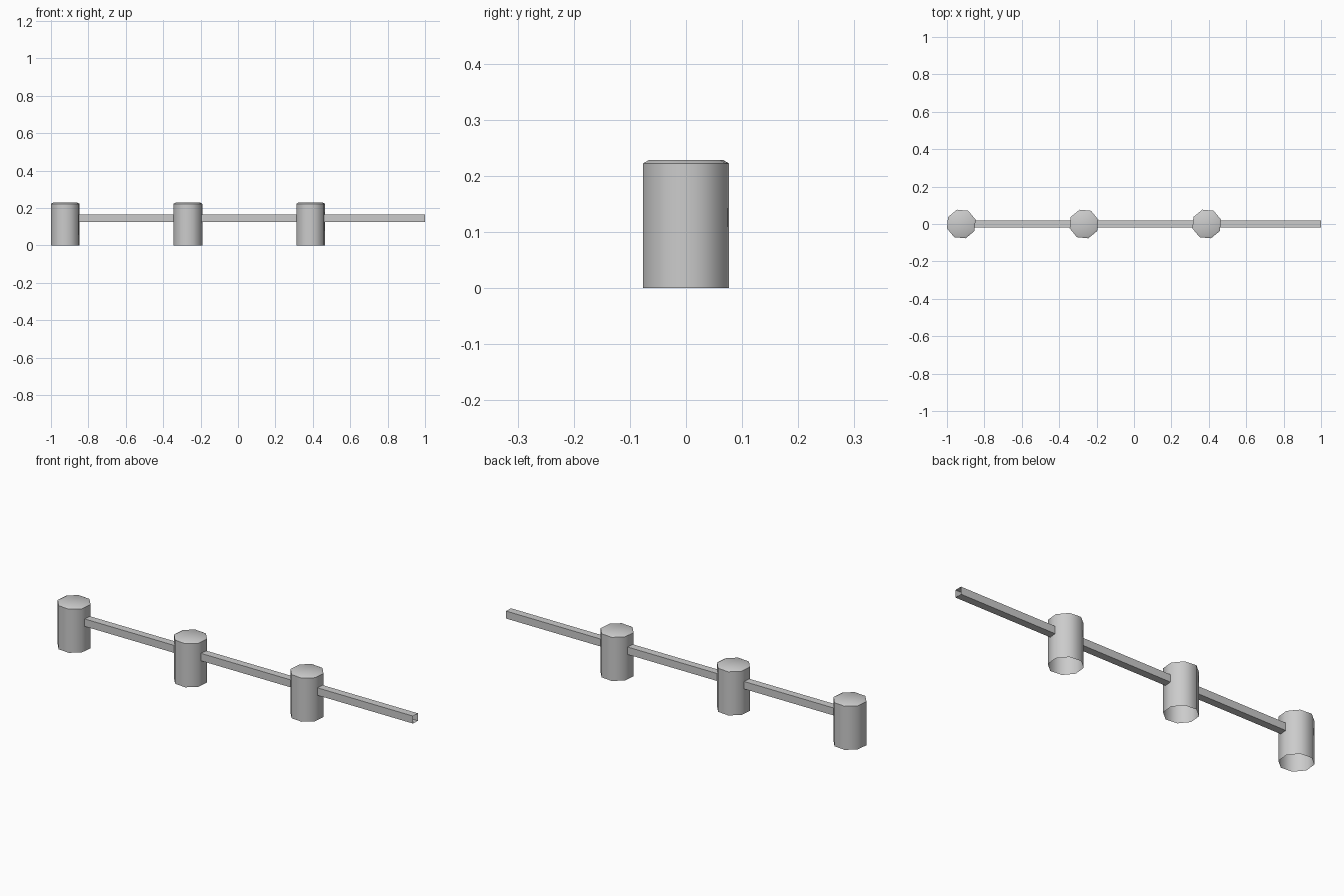
import bpy, bmesh, math

cube = bpy.data.objects.get("Cube")
if cube:
    bpy.data.objects.remove(cube, do_unlink=True)

# Single grey metal colour
grey = bpy.data.materials.new("grey_metal")
grey.use_nodes = True
colour = (0.6, 0.6, 0.6, 1.0)
grey.diffuse_color = colour
grey.node_tree.nodes["Principled BSDF"].inputs["Base Color"].default_value = colour

SPACING = 0.656
FIRST_X = -0.9235
SIDES = 8
TURN = math.radians(17)


def add_object(name, bm):
    mesh = bpy.data.meshes.new(name)
    bm.to_mesh(mesh)
    bm.free()
    mesh.materials.append(grey)
    obj = bpy.data.objects.new(name, mesh)
    bpy.context.collection.objects.link(obj)
    return obj


def bridge(bm, a, b):
    for i in range(len(a)):
        j = (i + 1) % len(a)
        bm.faces.new((a[i], a[j], b[j], b[i]))


def add_post(name, x):
    """Eight-sided post, open underneath, with a slightly chamfered cap."""
    bm = bmesh.new()
    rings = []
    for radius, z in ((0.08, 0), (0.08, 0.222), (0.069, 0.228)):
        angles = [TURN + math.tau * i / SIDES for i in range(SIDES)]
        rings.append([bm.verts.new((x + radius * math.cos(a), radius * math.sin(a), z))
                      for a in angles])
    bridge(bm, rings[0], rings[1])
    bridge(bm, rings[1], rings[2])
    bm.faces.new(rings[2])
    obj = add_object(name, bm)
    bpy.ops.object.select_all(action="DESELECT")
    obj.select_set(True)
    bpy.context.view_layer.objects.active = obj
    bpy.ops.object.shade_smooth_by_angle(angle=math.radians(50))


def add_rail(name, start, end):
    """Square tube with open ends."""
    bm = bmesh.new()
    half, low, high = 0.019, 0.126, 0.164
    corners = ((-half, low), (half, low), (half, high), (-half, high))
    ends = [[bm.verts.new((x, y, z)) for y, z in corners] for x in (start, end)]
    bridge(bm, *ends)
    bmesh.ops.recalc_face_normals(bm, faces=bm.faces)
    add_object(name, bm)


# Three posts, each with a rail running on from its left side
for n, label in enumerate(("right", "middle", "left")):
    x = FIRST_X + n * SPACING
    add_post(label + "_post", x)
    add_rail(label + "_rail", x + 0.06, x + 0.6115 if n == 2 else x + SPACING - 0.06)
